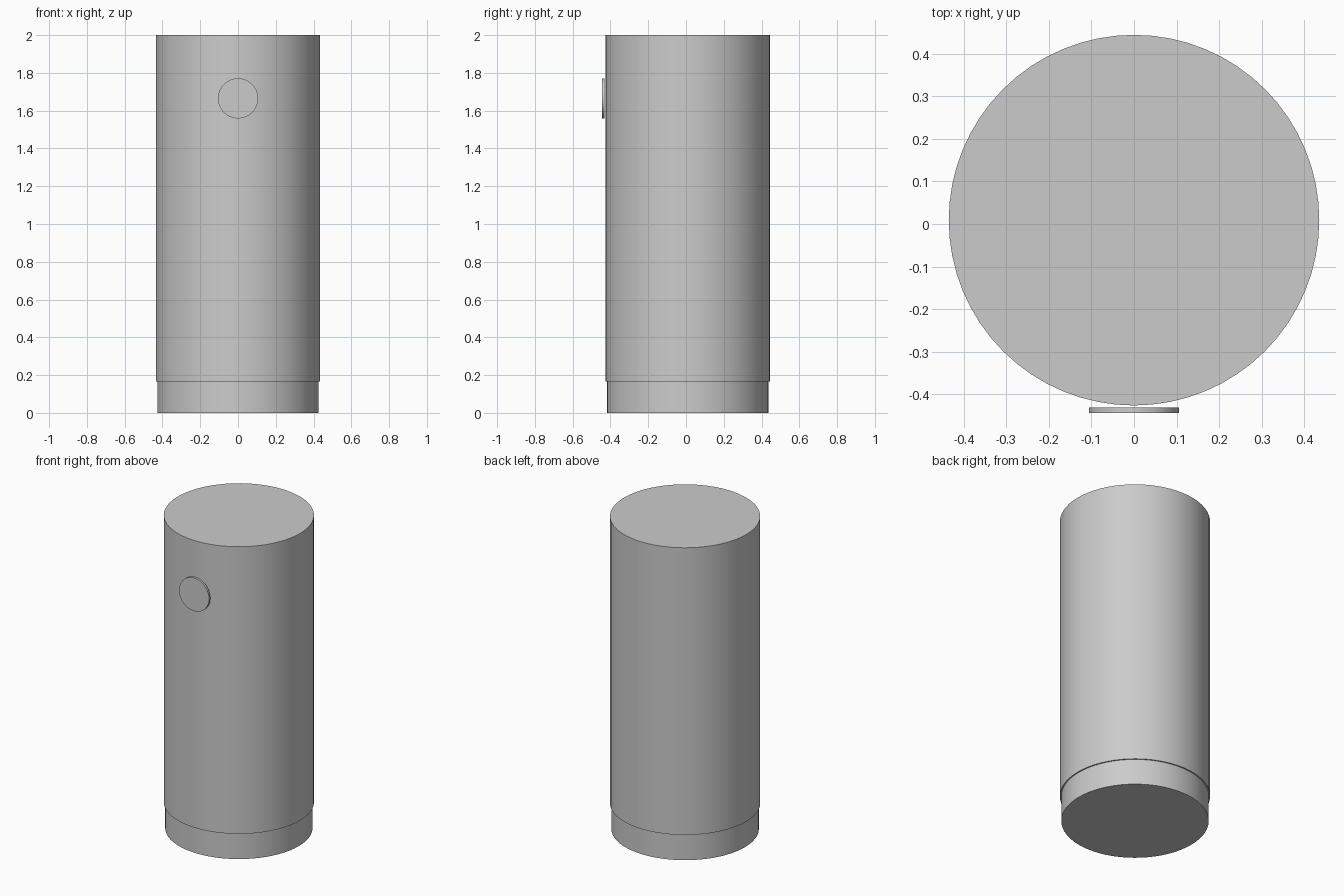
import bpy
import math

cube = bpy.data.objects.get("Cube")
if cube:
    bpy.data.objects.remove(cube, do_unlink=True)

AXIS_Y = 0.009  # the round body sits slightly back to leave room for the button

grey = bpy.data.materials.new("light_grey")
grey.use_nodes = True
colour = (0.6, 0.6, 0.6, 1)
grey.diffuse_color = colour
grey.node_tree.nodes["Principled BSDF"].inputs["Base Color"].default_value = colour


def cylinder(name, radius, depth, centre, tilt=0.0):
    """Smooth-sided cylinder with crisp rims."""
    bpy.ops.mesh.primitive_cylinder_add(
        vertices=64, radius=radius, depth=depth,
        location=centre, rotation=(tilt, 0, 0))
    obj = bpy.context.object
    obj.name = name
    obj.data.materials.append(grey)
    bpy.ops.object.shade_smooth_by_angle(angle=math.radians(30))
    return obj


# Narrower foot under the main housing
cylinder("base", 0.427, 0.165, (0, AXIS_Y, 0.0825))

# Main housing
cylinder("body", 0.435, 1.835, (0, AXIS_Y, 1.0825))

# Round disc just in front of the housing
cylinder("front_button", 0.106, 0.013, (0, -0.4375, 1.665), math.pi / 2)
